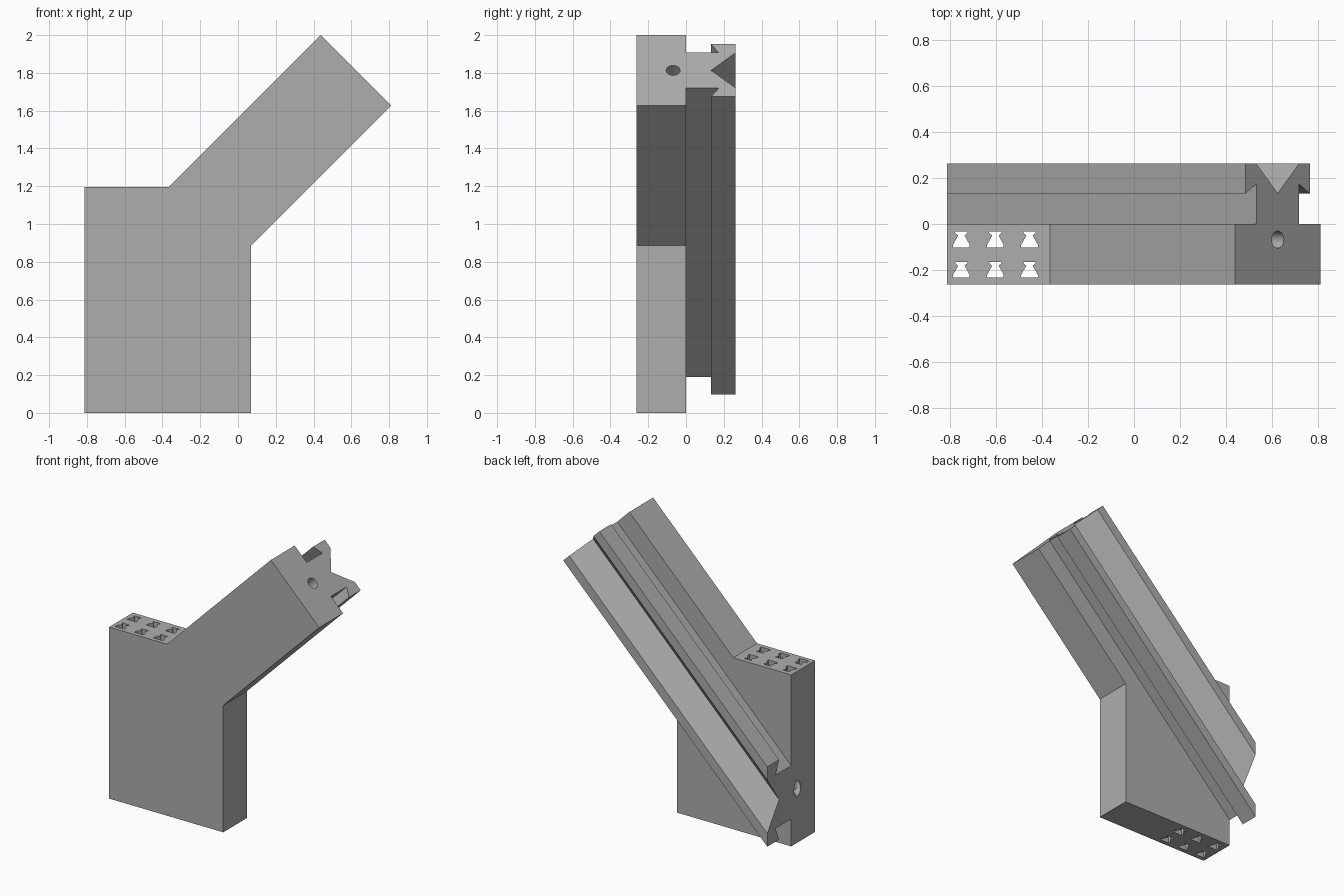
import bpy, bmesh, math
from mathutils import Vector

cube = bpy.data.objects.get("Cube")
if cube:
    bpy.data.objects.remove(cube, do_unlink=True)

LEFT = -0.812                          # flush side shared by block and rail
D = 0.263                              # depth of the block, and of the rail
TIP = Vector((0.6245, 0, 1.8135))      # centre of the arm's upper end
ALONG = Vector((1, 0, 1)).normalized()
ACROSS = Vector((-1, 0, 1)).normalized()

grey = bpy.data.materials.new("plain grey")
grey.use_nodes = True
colour = (0.42, 0.42, 0.42, 1)
grey.diffuse_color = colour
grey.node_tree.nodes["Principled BSDF"].inputs["Base Color"].default_value = colour


def add_prism(bm, start, end):
    """Closed solid between two matching outlines."""
    a = [bm.verts.new(p) for p in start]
    b = [bm.verts.new(p) for p in end]
    bm.faces.new(a)
    bm.faces.new(b[::-1])
    for i in range(len(a)):
        j = (i + 1) % len(a)
        bm.faces.new((a[i], b[i], b[j], a[j]))


def make_object(name, solids):
    bm = bmesh.new()
    for start, end in solids:
        add_prism(bm, start, end)
    bmesh.ops.recalc_face_normals(bm, faces=bm.faces)
    mesh = bpy.data.meshes.new(name)
    bm.to_mesh(mesh)
    bm.free()
    mesh.materials.append(grey)
    obj = bpy.data.objects.new(name, mesh)
    bpy.context.collection.objects.link(obj)
    return obj


def combine(target, tool, operation):
    """Apply an exact boolean and discard the tool."""
    mod = target.modifiers.new(operation, "BOOLEAN")
    mod.operation, mod.object, mod.solver = operation, tool, "EXACT"
    bpy.context.view_layer.update()
    graph = bpy.context.evaluated_depsgraph_get()
    result = bpy.data.meshes.new_from_object(target.evaluated_get(graph))
    target.modifiers.clear()
    target.data = result
    bpy.data.objects.remove(tool, do_unlink=True)


# Block with the slanting arm
outline = [(LEFT, 0), (0.07, 0), (0.07, 0.886), (0.811, 1.627),
           (0.438, 2), (-0.365, 1.197), (LEFT, 1.197)]
body = make_object("slanted_bracket", [([(x, -D, z) for x, z in outline],
                                        [(x, 0, z) for x, z in outline])])

# Undercut rail with a V groove: square upper end, lower end cut flush with the block
half = [(0.132, 0), (0.132, 0.173), (0.197, 0.133), (0.197, D), (0.132, D)]
section = half + [(0, 0.133)] + [(-u, y) for u, y in reversed(half)]
upper = [TIP + ACROSS * u + Vector((0, y, 0)) for u, y in section]
lower = [p - ALONG * ((p.x - LEFT) / ALONG.x) for p in upper]
combine(body, make_object("rail", [(lower, upper)]), "UNION")

# Dovetail slots through the height of the block
side = [(0.027, 0.033), (0.027, 0.039), (0.014, 0.05), (0.036, 0.09), (0.036, 0.102)]
slot = side + [(-x, y) for x, y in reversed(side)]
slots = []
for cx in (-0.75, -0.602, -0.454):
    for row in (0, 0.131):
        slots.append([[(cx + x, -y - row, z) for x, y in slot] for z in (-0.1, 1.3)])
combine(body, make_object("slot_cutter", slots), "DIFFERENCE")

# Round bore running the length of the arm
ring = []
for i in range(32):
    t = math.tau * i / 32
    ring.append(TIP + ACROSS * 0.037 * math.cos(t)
                + Vector((0, -0.068 + 0.037 * math.sin(t), 0)))
bore = [([p - ALONG * 2.3 for p in ring], [p + ALONG * 0.1 for p in ring])]
combine(body, make_object("bore_cutter", bore), "DIFFERENCE")

# Smooth bore, crisp flat faces elsewhere
bpy.ops.object.select_all(action="DESELECT")
body.select_set(True)
bpy.context.view_layer.objects.active = body
bpy.ops.object.shade_smooth_by_angle(angle=math.radians(25))
